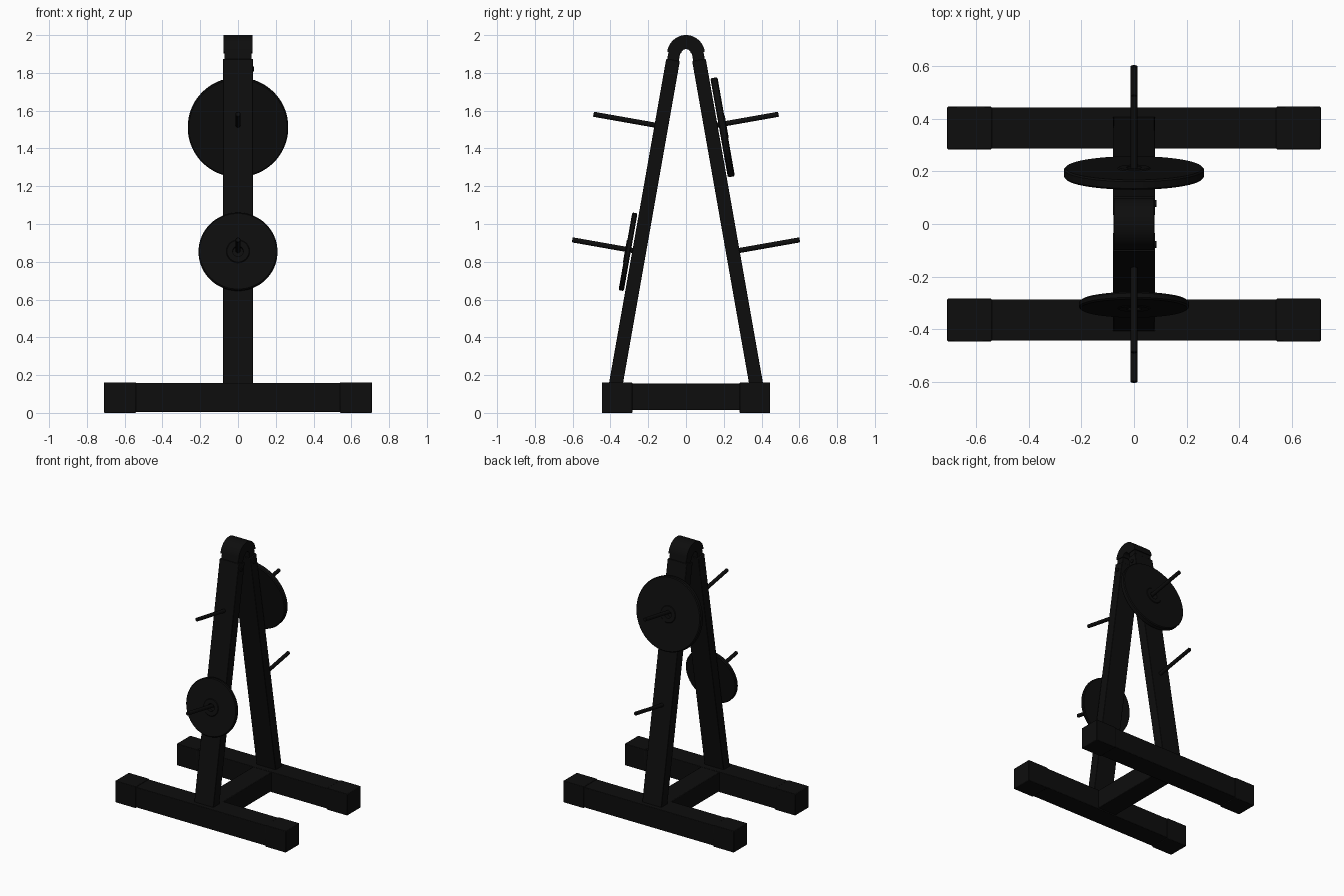
import bpy, bmesh, math
from mathutils import Vector, Matrix

if "Cube" in bpy.data.objects:
    bpy.data.objects.remove(bpy.data.objects["Cube"])

TILT = math.radians(10)          # lean of the uprights


def material(name, v):
    m = bpy.data.materials.new(name)
    m.diffuse_color = (v, v, v, 1)
    m.use_nodes = True
    m.node_tree.nodes["Principled BSDF"].inputs["Base Color"].default_value = m.diffuse_color
    return m


BLACK = material("black_paint", 0.004)


def finish(name, bm, matrix=None, bevel=0.0):
    if matrix is not None:
        bm.transform(matrix)
    bmesh.ops.recalc_face_normals(bm, faces=bm.faces)
    me = bpy.data.meshes.new(name)
    bm.to_mesh(me)
    bm.free()
    ob = bpy.data.objects.new(name, me)
    bpy.context.collection.objects.link(ob)
    me.materials.append(BLACK)
    if bevel:
        mod = ob.modifiers.new("bevel", 'BEVEL')
        mod.width, mod.segments = bevel, 2
    bpy.ops.object.select_all(action='DESELECT')
    ob.select_set(True)
    bpy.context.view_layer.objects.active = ob
    bpy.ops.object.shade_smooth_by_angle(angle=math.radians(35))
    return ob


def box(name, size, matrix, bevel=0.004):
    bm = bmesh.new()
    bmesh.ops.create_cube(bm, size=1, matrix=Matrix.Diagonal((*size, 1)))
    return finish(name, bm, matrix, bevel)


def lathe(name, profile, matrix, steps=64):
    """Spin (radius, height) points about z as a closed ring or axis-to-axis profile."""
    bm = bmesh.new()
    vs = [bm.verts.new((r, 0, z)) for r, z in profile]
    es = [bm.edges.new((a, b)) for a, b in zip(vs, vs[1:])]
    if profile[0][0] > 0:
        es.append(bm.edges.new((vs[-1], vs[0])))
    bmesh.ops.spin(bm, geom=vs + es, axis=(0, 0, 1), cent=(0, 0, 0),
                   angle=2 * math.pi, steps=steps, use_merge=True)
    bmesh.ops.remove_doubles(bm, verts=bm.verts, dist=1e-5)
    return finish(name, bm, matrix)


def post_y(z):                   # centre line of an upright
    return 0.370 - math.tan(TILT) * (z - 0.16)


def outward(side, y, z):         # local z points out of the upright's outer face
    d = Vector((0, side * math.cos(TILT), math.sin(TILT)))
    return Matrix.Translation((0, side * y, z)) @ d.to_track_quat('Z', 'X').to_matrix().to_4x4()


def T(x, y, z):
    return Matrix.Translation((x, y, z))


# base: two long feet with end caps, joined by a cross beam
box("cross_beam", (0.155, 0.60, 0.142), T(0, 0, 0.085))
for side, tag in ((-1, "front"), (1, "back")):
    box(f"{tag}_foot", (1.40, 0.156, 0.152), T(0, side * 0.365, 0.082))
    for s, lr in ((-1, "left"), (1, "right")):
        box(f"{tag}_{lr}_foot_cap", (0.17, 0.162, 0.162), T(s * 0.625, side * 0.365, 0.081))

    # leaning upright and the narrower insert that joins it to the top arch
    for name, z0, z1, w, d in (("upright", 0.10, 1.868, 0.16, 0.073),
                               ("arch_insert", 1.80, 1.915, 0.142, 0.062)):
        zm = (z0 + z1) / 2
        box(f"{tag}_{name}", (w, d, (z1 - z0) / math.cos(TILT)),
            T(0, side * post_y(zm), zm) @ Matrix.Rotation(side * TILT, 4, 'X'))

    # small bolt near the top of the upright
    lathe(f"{tag}_bolt", [(0, 0), (0.013, 0), (0.013, 0.012), (0, 0.012)],
          T(0.074, side * post_y(1.82), 1.82) @ Matrix.Rotation(math.pi / 2, 4, 'Y'), 12)

    # plate pegs
    for lv, zc, ln in (("lower", 0.858, 0.335), ("upper", 1.522, 0.34)):
        lathe(f"{tag}_{lv}_peg", [(0, 0), (0.0135, 0), (0.0135, ln - 0.003),
                                  (0.011, ln), (0, ln)],
              outward(side, post_y(zc) + 0.025, zc), 20)

# curved top arch
bm = bmesh.new()
N = 24
rings = []
for i in range(N + 1):
    a = TILT * 0.6 + (math.pi - 1.2 * TILT) * i / N
    rings.append([bm.verts.new((x, r * math.cos(a), 1.9 + r * math.sin(a)))
                  for x, r in ((-0.076, 0.026), (0.076, 0.026), (0.076, 0.1), (-0.076, 0.1))])
for a, b in zip(rings, rings[1:]):
    for k in range(4):
        bm.faces.new((a[k], a[(k + 1) % 4], b[(k + 1) % 4], b[k]))
bm.faces.new(rings[0])
bm.faces.new(rings[-1])
finish("top_arch", bm)


# weight plates with a centre hole and a raised hub ring
def plate(name, side, y, z, R, t):
    h = t / 2
    lathe(name, [(0.028, -h), (R - 0.006, -h), (R, -h + 0.006), (R, h - 0.006),
                 (R - 0.006, h), (0.062, h - 0.001), (0.058, h + 0.003), (0.028, h + 0.003)],
          outward(side, y, z), 72)


plate("large_plate", 1, 0.194, 1.512, 0.266, 0.038)
plate("small_plate", -1, 0.307, 0.853, 0.209, 0.028)
